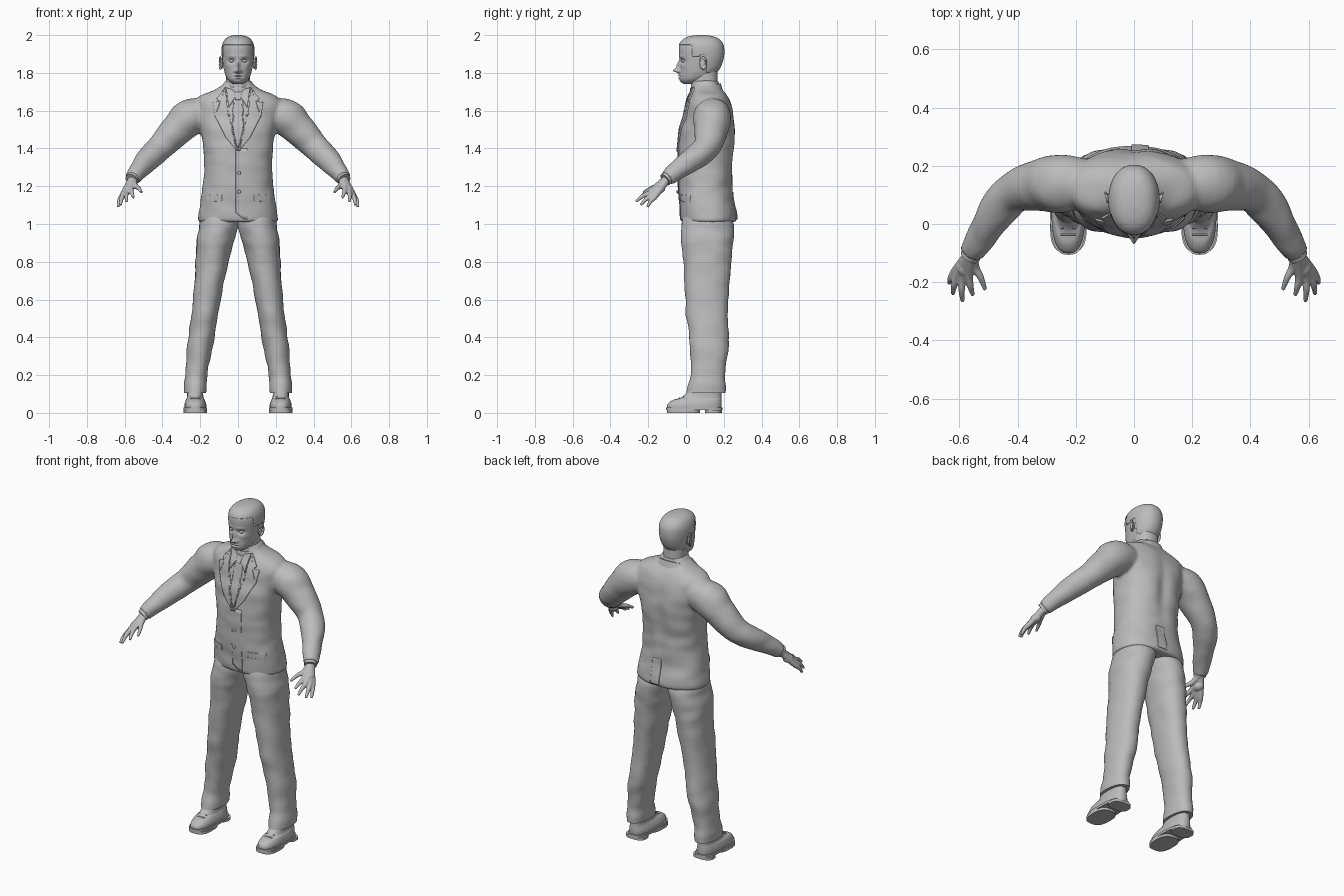
import bpy, bmesh, math
from mathutils import Vector, noise

cube = bpy.data.objects.get("Cube")
if cube:
    bpy.data.objects.remove(cube)

grey = bpy.data.materials.new("plain grey")
grey.use_nodes = True
grey.diffuse_color = (0.5, 0.5, 0.5, 1)
grey.node_tree.nodes["Principled BSDF"].inputs["Base Color"].default_value = (0.5, 0.5, 0.5, 1)


def finish(name, bm, mirror=False, voxel=0, smooth=0, angle=50):
    bmesh.ops.recalc_face_normals(bm, faces=bm.faces)
    me = bpy.data.meshes.new(name)
    bm.to_mesh(me)
    bm.free()
    ob = bpy.data.objects.new(name, me)
    bpy.context.collection.objects.link(ob)
    me.materials.append(grey)
    bpy.ops.object.select_all(action="DESELECT")
    ob.select_set(True)
    bpy.context.view_layer.objects.active = ob
    bpy.ops.object.shade_smooth_by_angle(angle=math.radians(angle))
    if voxel:
        m = ob.modifiers.new("fuse", "REMESH")
        m.mode, m.voxel_size, m.use_smooth_shade = "VOXEL", voxel, True
        m = ob.modifiers.new("soften", "SMOOTH")
        m.factor, m.iterations = 0.5, smooth
    if mirror:
        m = ob.modifiers.new("mirror", "MIRROR")
        m.use_mirror_merge = False
    return ob


def resample(rows, steps):
    """Smooth curve through rows of numbers."""
    out = []
    for i in range(len(rows) - 1):
        a, b, c, d = (rows[min(max(i + k, 0), len(rows) - 1)] for k in (-1, 0, 1, 2))
        for s in range(steps):
            t = s / steps
            out.append([q + t / 2 * (r - p + t * (2*p - 5*q + 4*r - u + t * (3*q - p - 3*r + u)))
                        for p, q, r, u in zip(a, b, c, d)])
    return out + [list(rows[-1])]


def skin(bm, rings):
    vs = [[bm.verts.new(p) for p in ring] for ring in rings]
    n = len(vs[0])
    for a, b in zip(vs, vs[1:]):
        for i in range(n):
            bm.faces.new((a[i], a[(i + 1) % n], b[(i + 1) % n], b[i]))
    bm.faces.new(vs[0][::-1])
    bm.faces.new(vs[-1])


def loft(bm, rows, segs=48, steps=6, power=2.3, tilt=0, tweak=None):
    """Stack of rounded sections; each row is z, x min, x max, y min, y max."""
    rings = []
    for z, x0, x1, y0, y1 in resample(rows, steps):
        ring = []
        for i in range(segs):
            a = math.tau * i / segs
            c, s = math.cos(a), math.sin(a)
            p = Vector(((x0 + x1) / 2 + (x1 - x0) / 2 * math.copysign(abs(c) ** (2 / power), c),
                        (y0 + y1) / 2 + (y1 - y0) / 2 * math.copysign(abs(s) ** (2 / power), s), z))
            p.z += tilt * (p.y - (y0 + y1) / 2)
            ring.append(tweak(p, Vector((c, s, 0))) if tweak else p)
        rings.append(ring)
    skin(bm, rings)


def tube(bm, rows, segs=20, steps=5, side=1, tweak=None):
    """Round limb; each row is x, y, z, radius."""
    pts = resample(rows, steps)
    rings = []
    for i, (x, y, z, r) in enumerate(pts):
        t = Vector(pts[min(i + 1, len(pts) - 1)][:3]) - Vector(pts[max(i - 1, 0)][:3])
        a = t.cross(Vector((0, 0, 1))).normalized()
        b = a.cross(t).normalized()
        ring = []
        for k in range(segs):
            w = math.tau * k / segs
            n = a * math.cos(w) + b * math.sin(w)
            p = Vector((x, y, z)) + n * r
            p = tweak(p, n) if tweak else p
            ring.append((p.x * side, p.y, p.z))
        rings.append(ring)
    skin(bm, rings)


def folds(size):
    def move(p, n):
        return p + n * size * noise.noise(Vector((p.x * 9, p.y * 9, p.z * 17)))
    return move


def sym(rows):
    return [(z, -w, w, f, b) for z, w, f, b in rows]


def blob(bm, centre, size):
    made = bmesh.ops.create_uvsphere(bm, u_segments=20, v_segments=14, radius=1)["verts"]
    for v in made:
        v.co = Vector(centre) + Vector([a * b for a, b in zip(v.co, size)])


# Trousers
bm = bmesh.new()
loft(bm, [(.105, .17, .285, .0, .212), (.2, .163, .28, .025, .205), (.36, .132, .266, .02, .226),
          (.55, .1, .242, .0, .222), (.8, .05, .224, -.015, .24), (.92, .018, .217, -.025, .25),
          (1.0, -.005, .205, -.022, .25), (1.08, -.01, .18, .0, .22)], power=2.2, tweak=folds(.007))
finish("trousers", bm, mirror=True)


# Jacket body and sleeves, fused into one cloth
def coat(p, n):
    p = folds(.006)(p, n)
    if n.y > 0:
        p.y -= .014 * math.exp(-(p.x / .035) ** 2 - ((p.z - 1.42) / .16) ** 2)
    return p


bm = bmesh.new()
loft(bm, sym([(1.01, .21, -.024, .262), (1.04, .209, -.03, .268), (1.12, .2, -.035, .252),
              (1.2, .187, -.04, .246), (1.3, .18, -.043, .247), (1.4, .184, -.042, .257),
              (1.5, .2, -.03, .26), (1.58, .22, -.01, .252), (1.64, .228, .004, .237),
              (1.68, .2, .022, .217), (1.71, .125, .032, .195), (1.74, .08, .036, .175),
              (1.76, .072, .04, .17)]), segs=72, power=2.4, tweak=coat)
sleeve = [(.15, .14, 1.585, .08), (.25, .14, 1.565, .099), (.32, .135, 1.503, .089),
          (.4, .115, 1.418, .073), (.46, .058, 1.36, .067), (.51, -.02, 1.305, .056),
          (.558, -.1, 1.243, .042)]
for s in (1, -1):
    tube(bm, sleeve, segs=32, side=s, tweak=folds(.005))
jacket = finish("jacket", bm, voxel=.009, smooth=5)

# Shirt cuffs
bm = bmesh.new()
tube(bm, [(.545, -.08, 1.258, .034), (.563, -.111, 1.234, .035)], segs=24)
finish("shirt_cuffs", bm, mirror=True)

# Hands: wrist, knuckle, middle joint and tip of each finger
bm = bmesh.new()
for knuckle, joint, tip in [((.567, -.172, 1.187), (.562, -.213, 1.165), (.553, -.245, 1.14)),
                            ((.587, -.178, 1.172), (.592, -.226, 1.15), (.589, -.266, 1.118)),
                            ((.603, -.172, 1.16), (.617, -.21, 1.133), (.622, -.24, 1.1)),
                            ((.612, -.16, 1.15), (.629, -.186, 1.122), (.635, -.204, 1.09)),
                            ((.547, -.145, 1.205), (.526, -.185, 1.19), (.511, -.226, 1.168))]:
    tube(bm, [(.556, -.095, 1.245, .022), (*knuckle, .0155), (*joint, .0115), (*tip, .007)], segs=14)
blob(bm, (.583, -.145, 1.185), (.027, .035, .024))
finish("hands", bm, mirror=True, voxel=.004, smooth=3)

# Head, with face features as soft bumps: x, z, width, height, depth
features = [(0, 1.812, .013, .012, .032), (0, 1.838, .009, .022, .018), (.016, 1.808, .008, .007, .01),
            (.034, 1.864, .018, .011, -.016), (.03, 1.888, .022, .007, .004),
            (0, 1.787, .02, .005, .008), (0, 1.772, .018, .005, .007), (0, 1.779, .024, .0025, -.004),
            (.05, 1.835, .014, .014, .004), (0, 1.753, .018, .01, .005)]


def face(p, n):
    if n.y < .1:
        for x, z, w, h, d in features:
            for s in ((1, -1) if x else (1,)):
                p.y -= d * math.exp(-((p.x - s * x) / w) ** 2 - ((p.z - z) / h) ** 2)
    return p


skull = sym([(1.742, .028, -.012, .06), (1.76, .05, -.03, .1), (1.78, .063, -.034, .14),
             (1.81, .073, -.033, .17), (1.84, .079, -.033, .187), (1.88, .084, -.035, .199),
             (1.92, .086, -.038, .201), (1.95, .081, -.034, .195), (1.975, .067, -.016, .177),
             (1.99, .046, .013, .148), (1.997, .02, .05, .11), (1.998, .004, .07, .09)])
bm = bmesh.new()
loft(bm, skull, segs=120, steps=8, power=2.15, tweak=face)
finish("head", bm)

# Hair, cut from the skull shape along the hairline
bm = bmesh.new()
loft(bm, skull, segs=96, steps=8, power=2.15, tweak=lambda p, n: p + n * .002 + Vector((0, 0, .002)))


def bald(c):
    line = 1.948 if c.y < .03 else 1.885 if c.y < .075 else 1.9 if c.y < .11 else 1.80
    return c.z < line


bmesh.ops.delete(bm, geom=[f for f in bm.faces if bald(f.calc_center_median())], context="FACES")
hair = finish("hair", bm)
hair.modifiers.new("thickness", "SOLIDIFY").thickness = .004

# Neck, eyes and ears
bm = bmesh.new()
loft(bm, sym([(1.67, .07, .025, .17), (1.74, .064, .026, .168), (1.82, .062, .03, .166)]))
finish("neck", bm)
bm = bmesh.new()
blob(bm, (.034, -.013, 1.863), (.013, .012, .008))
finish("eyes", bm, mirror=True)
bm = bmesh.new()
blob(bm, (.086, .088, 1.85), (.008, .017, .03))
rim = [(.094 + .004 * math.sin(a), .09 + .017 * math.sin(a), 1.852 + .03 * math.cos(a), .0045)
       for a in [k * .45 - .9 for k in range(10)]]
for x, y, z, r in rim:
    blob(bm, (x, y, z), (r, r * 1.2, r * 1.6))
finish("ears", bm, mirror=True, voxel=.003, smooth=3)

# Collars
for name, rows, tilt in [
        ("shirt_collar", [(1.69, .078, .02, .178), (1.735, .07, .022, .173), (1.738, .062, .03, .165)], .22),
        ("jacket_collar", [(1.665, .115, .022, .2), (1.7, .097, .03, .19), (1.722, .083, .034, .184)], .3)]:
    bm = bmesh.new()
    loft(bm, sym(rows), tilt=tilt)
    finish(name, bm)


def plate(name, outline, depth, back=False, mirror=False):
    """Flat outline in x and z, wrapped onto the jacket."""
    bm = bmesh.new()
    f = bm.faces.new([bm.verts.new((x, 1 if back else -1, z)) for x, z in outline])
    bmesh.ops.triangulate(bm, faces=[f])
    ob = finish(name, bm)
    m = ob.modifiers.new("detail", "SUBSURF")
    m.subdivision_type, m.levels, m.render_levels = "SIMPLE", 4, 4
    m = ob.modifiers.new("wrap", "SHRINKWRAP")
    m.target, m.wrap_method, m.use_project_y = jacket, "PROJECT", True
    m.use_positive_direction, m.use_negative_direction = not back, back
    m = ob.modifiers.new("thickness", "SOLIDIFY")
    m.thickness, m.offset = depth * 2, 0
    if mirror:
        ob.modifiers.new("mirror", "MIRROR").use_mirror_merge = False


# Jacket and shirt details
plate("lapels", [(.066, 1.722), (.112, 1.66), (.096, 1.647), (.132, 1.642), (.12, 1.57), (.065, 1.46),
                 (.005, 1.385), (.032, 1.5), (.055, 1.6)], .008, mirror=True)
plate("shirt_collar_points", [(.062, 1.72), (.05, 1.615), (.008, 1.68), (.03, 1.71)], .009, mirror=True)
plate("tie", [(-.02, 1.69), (.02, 1.69), (.012, 1.655), (.026, 1.5), (0, 1.4), (-.026, 1.5), (-.012, 1.655)], .006)
plate("tie_knot", [(-.02, 1.695), (.02, 1.695), (.012, 1.655), (-.012, 1.655)], .01)
plate("front_overlap", [(-.012, 1.4), (.05, 1.4), (.05, 1.025), (.03, 1.025), (-.012, 1.06)], .003)
plate("pocket_flaps", [(.085, 1.157), (.172, 1.15), (.172, 1.118), (.085, 1.122)], .004, mirror=True)
plate("back_vent", [(-.008, 1.17), (.05, 1.17), (.05, 1.025), (-.008, 1.025)], .005, back=True)
bm = bmesh.new()
for z in (1.27, 1.17):
    blob(bm, (.006, -.046, z), (.009, .005, .009))
finish("buttons", bm)

# Shoes
bm = bmesh.new()
loft(bm, [(.02, .169, .282, -.1, .186), (.045, .168, .283, -.098, .188), (.068, .176, .277, -.07, .188),
          (.085, .183, .27, -.02, .187), (.14, .188, .268, .03, .187)], power=2.5)
for i in range(3):
    tube(bm, [(x, -.035 + i * .022, .077 + i * .009 - abs(x - .226) * .15, .004) for x in (.2, .226, .252)], segs=8)
finish("shoe_uppers", bm, mirror=True)
bm = bmesh.new()
for z0, z1, y0, y1 in ((.014, .028, -.106, .192), (0, .016, -.1, .075), (0, .016, .1, .19)):
    loft(bm, [(z0, .163, .288, y0, y1), (z1, .163, .288, y0, y1)], steps=1, power=2.7)
finish("shoe_soles", bm, mirror=True)
